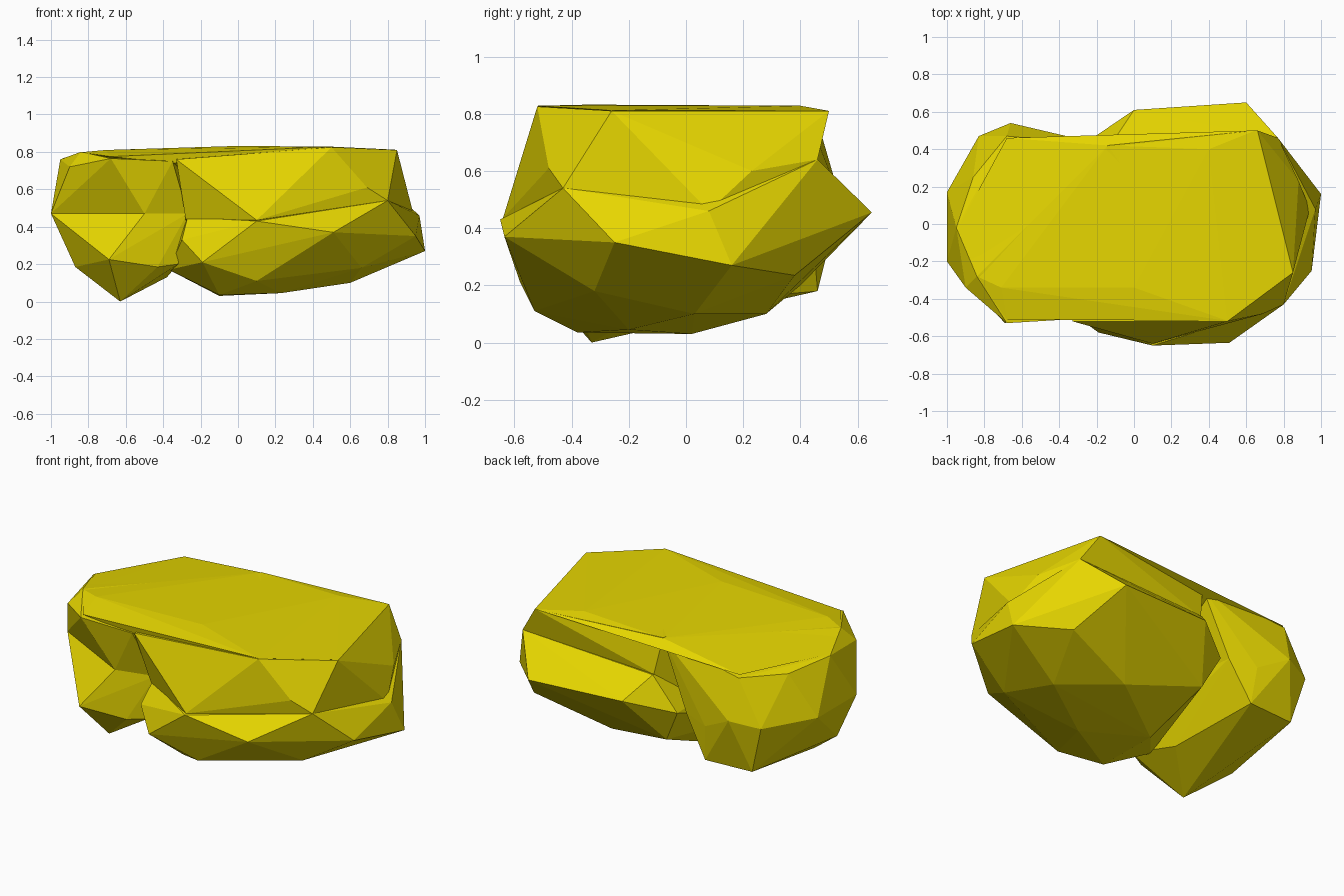
import bpy, bmesh

mat = bpy.data.materials.new("ochre_stone")
mat.diffuse_color = (0.79, 0.67, 0.0, 1)


def chunk(name, pts):
    """One faceted stone: the convex hull of a few corner points."""
    bm = bmesh.new()
    for p in pts:
        bm.verts.new(p)
    bmesh.ops.convex_hull(bm, input=bm.verts)
    loose = [v for v in bm.verts if not v.link_faces]
    bmesh.ops.delete(bm, geom=loose, context='VERTS')
    bmesh.ops.recalc_face_normals(bm, faces=bm.faces)
    me = bpy.data.meshes.new(name)
    bm.to_mesh(me)
    bm.free()
    me.materials.append(mat)
    ob = bpy.data.objects.new(name, me)
    bpy.context.collection.objects.link(ob)
    return ob


# Wide lower right stone
lower = chunk("boulder", [
    (.1, -.65, .43), (.51, -.635, .37), (.1, -.53, .11), (-.19, -.58, .21),
    (-.3, -.5, .33), (-.37, -.3, .17), (-.1, -.38, .035), (.23, -.2, .045),
    (-.1, .02, .03), (.6, .03, .1), (.66, -.32, .18), (.95, -.25, .35),
    (1, .16, .27), (.97, .08, .46), (.8, -.43, .54), (.75, .38, .235),
    (.6, .65, .455), (0, .61, .47), (.3, .28, .1), (-.15, .4, .2),
    (-.25, .44, .4), (-.27, -.43, .45), (.77, .46, .64), (-.1, .46, .6)])

# Upper right stone that carries the flat top
upper = chunk("upper_stone", [
    (-.33, -.52, .76), (.5, -.52, .825), (.85, -.26, .81), (.66, .5, .81),
    (-.14, .42, .82), (0, -.53, .7), (.69, -.48, .61), (.8, -.43, .54),
    (-.28, -.43, .44), (.1, -.64, .435), (.77, -.38, .66), (.87, -.1, .67),
    (.94, .08, .46), (.88, .23, .6), (.77, .46, .64), (-.1, .45, .6),
    (-.25, -.2, .3), (-.2, .3, .4), (.5, .3, .35)])

# Narrow left stone: two halves meeting in a recessed waist
waist = [(-1, -.2, .47), (-1, .17, .47), (-.5, -.46, .47), (-.27, -.4, .47),
         (-.83, .47, .47), (-.66, .54, .5), (-.47, .49, .4), (-.31, .44, .42)]
left_top = chunk("left_top", waist + [
    (-.95, -.02, .76), (-.9, -.34, .72), (-.84, -.28, .8), (-.68, -.53, .765),
    (-.35, -.51, .75), (-.86, .25, .73), (-.68, .47, .74), (-.14, .418, .815),
    (-.33, 0, .8)])
left_base = chunk("left_base", waist + [
    (-.69, -.53, .225), (-.87, -.2, .185), (-.63, -.33, .0), (-.43, -.45, .185),
    (-.32, -.4, .2), (-.38, -.1, .13), (-.75, .44, .18), (-.45, .46, .18),
    (-.6, 0, .55)])

# Flat cap bridging both stones
cap = chunk("cap", [
    (-.84, -.28, .798), (-.68, -.51, .775), (-.71, -.34, .81), (.5, -.518, .828),
    (.84, -.26, .812), (.65, .5, .81), (-.14, .42, .818), (-.68, .46, .755),
    (-.94, -.02, .765), (0, -.34, .832), (.4, .4, .828), (-.35, -.5, .74),
    (.5, 0, .6), (-.6, 0, .65)])

# Fuse into one solid
parts = (upper, left_top, left_base, cap)
for part in parts:
    m = lower.modifiers.new("fuse_" + part.name, 'BOOLEAN')
    m.operation = 'UNION'
    m.solver = 'EXACT'
    m.object = part
bpy.context.view_layer.update()
dg = bpy.context.evaluated_depsgraph_get()
fused = bpy.data.meshes.new_from_object(lower.evaluated_get(dg))
lower.modifiers.clear()
lower.data = fused
for part in parts:
    bpy.data.objects.remove(part)
